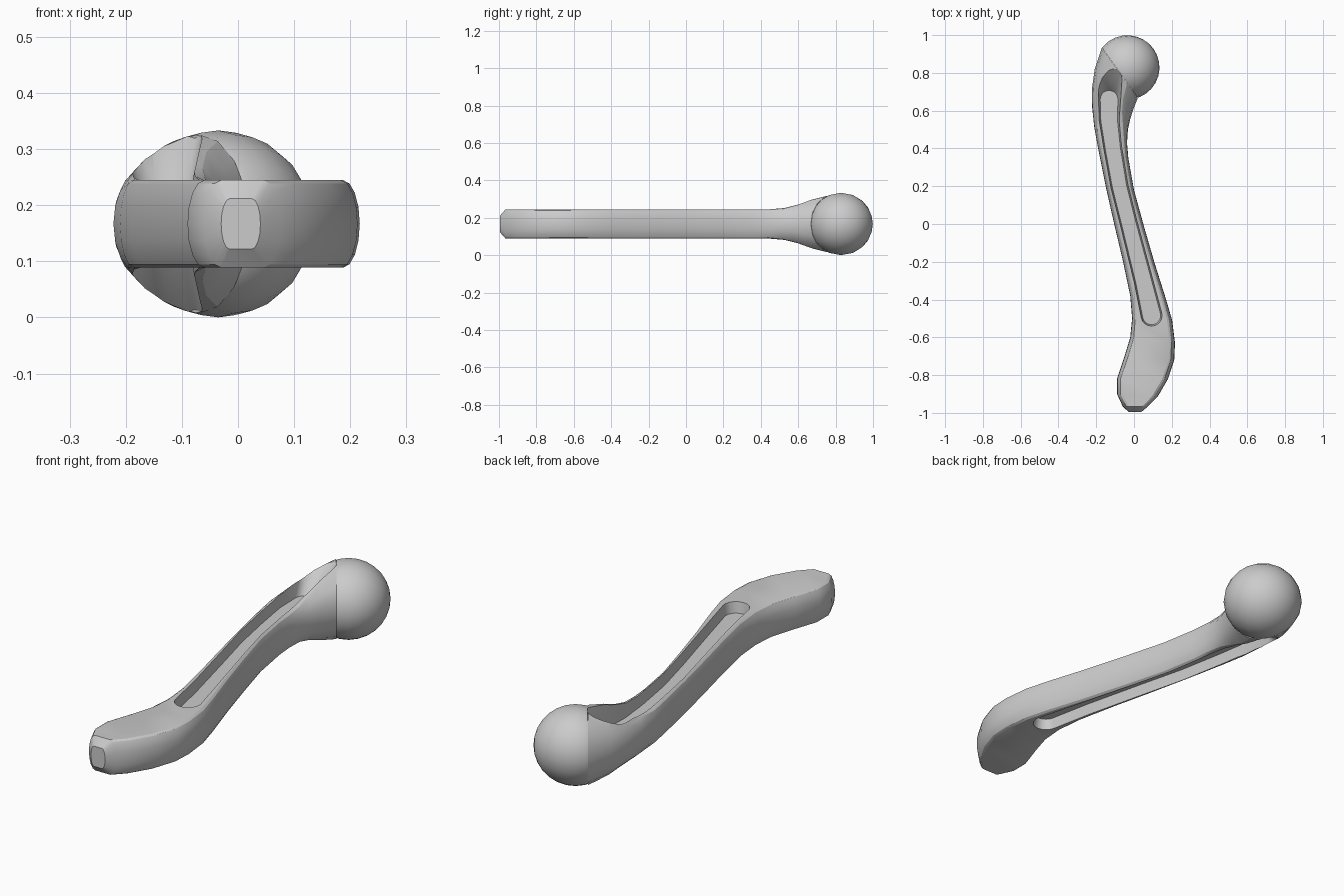
import bpy, bmesh
from math import sin, cos, pi, radians
from mathutils import Vector, Matrix

if "Cube" in bpy.data.objects:
    bpy.data.objects.remove(bpy.data.objects["Cube"])

ZC = 0.1667  # mid height, the model mirrors about it


def finish(bm, name):
    bmesh.ops.recalc_face_normals(bm, faces=bm.faces[:])
    me = bpy.data.meshes.new(name)
    bm.to_mesh(me)
    bm.free()
    ob = bpy.data.objects.new(name, me)
    bpy.context.collection.objects.link(ob)
    return ob


def loft(rings, name):
    bm = bmesh.new()
    vs = [[bm.verts.new(p) for p in r] for r in rings]
    n = len(vs[0])
    for a, b in zip(vs, vs[1:]):
        for i in range(n):
            j = (i + 1) % n
            bm.faces.new((a[i], a[j], b[j], b[i]))
    bm.faces.new(vs[0])
    bm.faces.new(vs[-1])
    return finish(bm, name)


def section(lx, ly, rx, ry, h, b):
    """Flat top and bottom with rounded sides between a left and a right edge point."""
    L, R = Vector((lx, ly, ZC)), Vector((rx, ry, ZC))
    mid, d = (L + R) / 2, (R - L).normalized()
    hw = (R - L).length / 2
    b = min(b, hw * 0.96)
    side = [(hw - b * (1 - cos(t)), h * sin(t)) for t in [(-90 + 22.5 * k) * pi / 180 for k in range(9)]]
    pts = side + [(-u, -v) for u, v in side]
    return [mid + d * u + Vector((0, 0, v)) for u, v in pts]


# handle: left x,y / right x,y / half height / side rounding
H = 0.078
stations = [
    (-0.03, -0.994, 0.04, -0.994, 0.045, 0.015),
    (-0.06, -0.965, 0.075, -0.965, H, 0.03),
    (-0.09, -0.90, 0.125, -0.915, H, 0.03),
    (-0.09, -0.82, 0.18, -0.82, H, 0.03),
    (-0.05, -0.70, 0.213, -0.72, H, 0.03),
    (-0.02, -0.60, 0.217, -0.63, H, 0.03),
    (-0.01, -0.50, 0.202, -0.51, H, 0.027),
    (-0.02, -0.38, 0.17, -0.40, H, 0.025),
    (-0.06, -0.19, 0.11, -0.21, H, 0.025),
    (-0.105, 0.0, 0.055, -0.02, H, 0.025),
    (-0.15, 0.20, 0.0, 0.18, H, 0.025),
    (-0.19, 0.40, -0.03, 0.35, H, 0.025),
    (-0.21, 0.51, -0.037, 0.43, H, 0.027),
    (-0.222, 0.62, -0.032, 0.50, 0.085, 0.05),
    (-0.222, 0.72, -0.02, 0.555, 0.108, 0.09),
    (-0.208, 0.82, -0.003, 0.61, 0.138, 0.125),
    (-0.17, 0.933, 0.02, 0.667, 0.16, 0.16),
]
handle = loft([section(*s) for s in stations], "handle")

# tapered slot cutters for the top and underside: centre x, y, rim radius
slot = [(0.093, -0.485, 0.056), (0.05, -0.3, 0.05), (-0.027, 0.0, 0.046), (-0.077, 0.2, 0.046),
        (-0.112, 0.4, 0.048), (-0.132, 0.55, 0.052), (-0.132, 0.66, 0.055)]


def slot_ring(z, grow, slide):
    pts = [(Vector((x, y, z)), r + grow) for x, y, r in slot]
    pts[-1] = (pts[-1][0] + Vector((0, slide, 0)), pts[-1][1])
    n = len(pts)
    tan = [(pts[min(i + 1, n - 1)][0] - pts[max(i - 1, 0)][0]).normalized() for i in range(n)]
    nor = [Vector((t.y, -t.x, 0)) for t in tan]
    ring = [p + m * r for (p, r), m in zip(pts, nor)]
    for i, s in ((n - 1, 1), (0, -1)):
        p, r = pts[i]
        if s < 0:
            ring += [q - m * rr for (q, rr), m in reversed(list(zip(pts, nor)))]
        ring += [p + (nor[i] * cos(a) + tan[i] * sin(a)) * r * s
                 for a in [pi * k / 10 for k in range(1, 10)]]
    return ring


for sgn, name in ((1, "top_slot_cutter"), (-1, "under_slot_cutter")):
    levels = [(0.03, -0.008, 0.0), (0.08, 0.0, 0.03), (0.19, 0.02, 0.14)]
    cutter = loft([slot_ring(ZC + sgn * dz, g, s) for dz, g, s in levels], name)
    mod = handle.modifiers.new(name, 'BOOLEAN')
    mod.operation, mod.solver, mod.object = 'DIFFERENCE', 'EXACT', cutter
    bpy.context.view_layer.objects.active = handle
    bpy.ops.object.modifier_apply(modifier=name)
    bpy.data.objects.remove(cutter)

# ball end, trimmed at the seam with the handle
axis = Vector((0.814, 0.58, 0)).normalized()
bm = bmesh.new()
bmesh.ops.create_uvsphere(bm, u_segments=20, v_segments=14, radius=0.17)
centre = Vector((-0.035, 0.829, ZC))
rot = axis.to_track_quat('Z', 'Y').to_matrix().to_4x4()
bm.transform(Matrix.Translation(centre) @ Matrix.Diagonal((1, 1, 0.98, 1)) @ rot)
cut = bmesh.ops.bisect_plane(bm, geom=bm.verts[:] + bm.edges[:] + bm.faces[:],
                             plane_co=centre - axis * 0.049, plane_no=axis, clear_inner=True)
bmesh.ops.holes_fill(bm, edges=[e for e in bm.edges if e.is_boundary], sides=0)
ball = finish(bm, "ball_end")

for ob in (handle, ball):
    bpy.ops.object.select_all(action='DESELECT')
    ob.select_set(True)
    bpy.context.view_layer.objects.active = ob
    bpy.ops.object.shade_smooth_by_angle(angle=radians(28))
